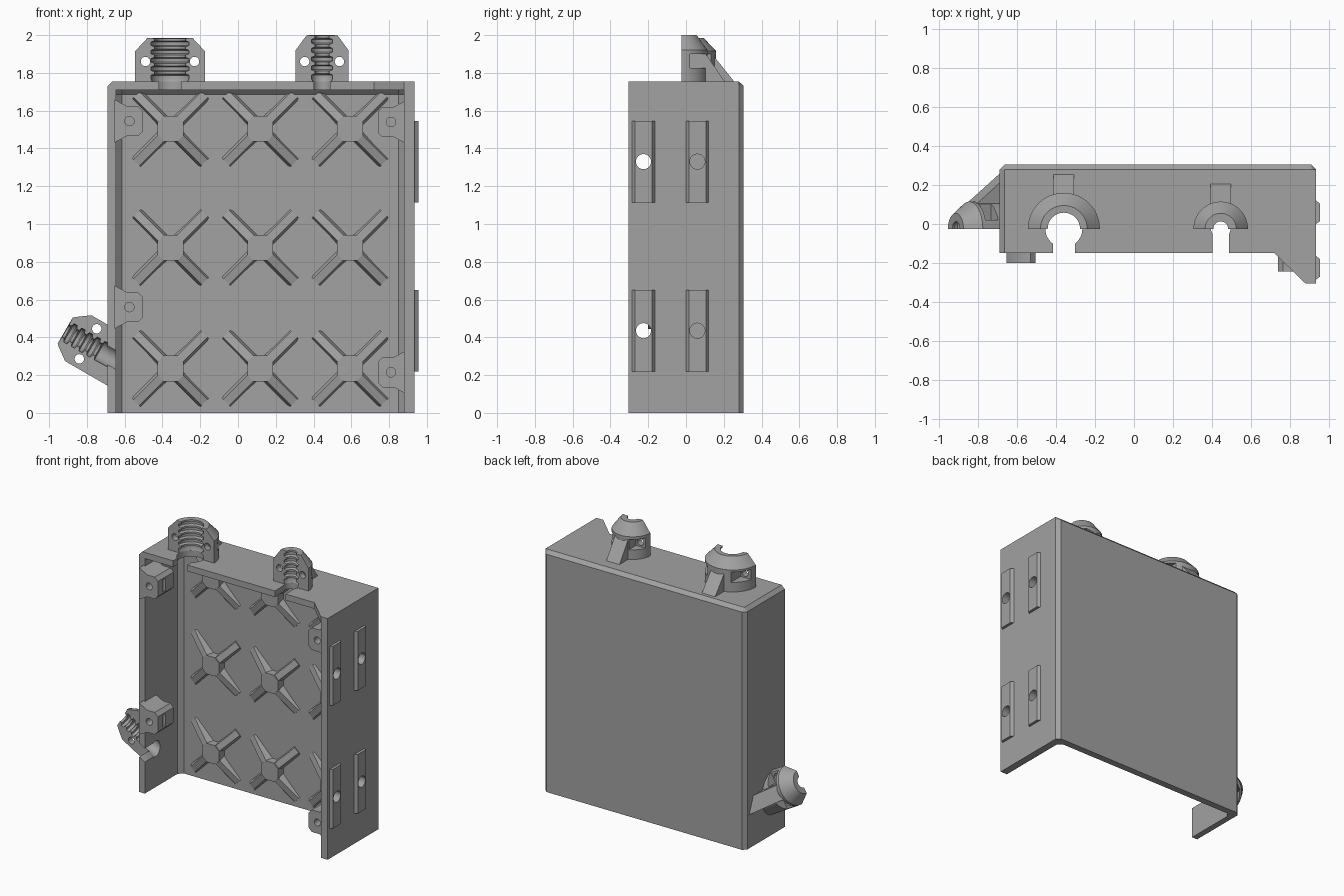
import bpy, bmesh, math
from mathutils import Matrix, Vector

if "Cube" in bpy.data.objects:
    bpy.data.objects.remove(bpy.data.objects["Cube"])

gray = bpy.data.materials.new("plain gray")
gray.use_nodes = True
gray.diffuse_color = (0.36, 0.36, 0.36, 1)
gray.node_tree.nodes["Principled BSDF"].inputs["Base Color"].default_value = gray.diffuse_color


def loft(name, rings, matrix=None):
    """Closed solid through equal-length rings of points."""
    bm = bmesh.new()
    rows = [[bm.verts.new(p) for p in ring] for ring in rings]
    count = len(rows[0])
    for a, b in zip(rows, rows[1:]):
        for i in range(count):
            j = (i + 1) % count
            bm.faces.new((a[i], a[j], b[j], b[i]))
    bm.faces.new(rows[0])
    bm.faces.new(rows[-1])
    bmesh.ops.recalc_face_normals(bm, faces=bm.faces)
    if matrix:
        bm.transform(matrix)
    mesh = bpy.data.meshes.new(name)
    bm.to_mesh(mesh)
    bm.free()
    mesh.materials.append(gray)
    obj = bpy.data.objects.new(name, mesh)
    bpy.context.collection.objects.link(obj)
    return obj


def prism(name, outline, axis, lo, hi, matrix=None):
    """Extrude a 2D outline along x, y or z."""
    def place(p, t):
        return {"x": (t, *p), "y": (p[0], t, p[1]), "z": (*p, t)}[axis]
    return loft(name, [[place(p, t) for p in outline] for t in (lo, hi)], matrix)


def box(name, x, y, z, matrix=None):
    outline = [(x[0], y[0]), (x[1], y[0]), (x[1], y[1]), (x[0], y[1])]
    return prism(name, outline, "z", *z, matrix)


def rod(centre, r, axis, lo, hi, matrix=None, sides=32):
    angles = [2 * math.pi * i / sides for i in range(sides)]
    outline = [(centre[0] + r * math.cos(a), centre[1] + r * math.sin(a)) for a in angles]
    return prism("cutter", outline, axis, lo, hi, matrix)


def cut(obj, cutters):
    """Subtract the cutters, then remove them."""
    for c in cutters:
        c.hide_render = True
        mod = obj.modifiers.new("cut", "BOOLEAN")
        mod.operation, mod.solver, mod.object = "DIFFERENCE", "EXACT", c
    graph = bpy.context.evaluated_depsgraph_get()
    mesh = bpy.data.meshes.new_from_object(obj.evaluated_get(graph))
    obj.modifiers.clear()
    obj.data = mesh
    for c in cutters:
        bpy.data.objects.remove(c)


def smooth(obj):
    bpy.ops.object.select_all(action="DESELECT")
    obj.select_set(True)
    bpy.context.view_layer.objects.active = obj
    bpy.ops.object.shade_smooth_by_angle(angle=math.radians(30))


# Housing: chamfered block, hollowed out and open at front and bottom
front = [(-0.69, -0.15), (0.72, -0.15), (0.88, -0.305), (0.935, -0.305)]
low = front + [(0.935, 0.28), (0.91, 0.305), (-0.665, 0.305), (-0.69, 0.28)]
high = [(-0.665, -0.15)] + front[1:] + [(0.935, 0.279), (0.91, 0.28), (-0.664, 0.28), (-0.665, 0.279)]
housing = loft("housing", [[(*p, z) for p in ring] for ring, z in ((low, 0), (low, 1.73), (high, 1.755))])


def cavity_ring(back, z):
    return [(x, y, z) for x, y in ((-0.645, -1), (0.88, -1), (0.88, back - 0.03),
                                   (0.85, back), (-0.615, back), (-0.645, back - 0.03))]


cutters = [loft("cutter", [cavity_ring(0.255, -0.1), cavity_ring(0.255, 1.685), cavity_ring(0.23, 1.71)])]

# Screw rails on the right panel, with holes through rail and panel
for y in (-0.225, 0.06):
    for z in (0.435, 1.33):
        outline = [(0.93, y - 0.06), (0.935, y - 0.06), (0.955, y - 0.045),
                   (0.955, y + 0.045), (0.935, y + 0.06), (0.93, y + 0.06)]
        rail = prism("panel_rail", outline, "z", z - 0.215, z + 0.215)
        cut(rail, [rod((y, z), 0.04, "x", 0.8, 1.1)])
        cutters.append(rod((y, z), 0.04, "x", 0.8, 1.1))
        smooth(rail)


# Cable clamps: ribbed half sleeves with screw holes, pockets and a rear brace
def clamp(name, r, bore, height, top_r, bevel, hole_x, slot, reach, matrix, base=0.0, trim=False):
    steps = 5
    pitch = (height - 0.01) / steps
    profile = [(r, base), (r, height - bevel), (top_r + 0.01, height - 0.012), (top_r, height)]
    for i in reversed(range(steps)):
        z = 0.01 + i * pitch
        profile += [(bore - 0.012, z + pitch * 0.95), (bore - 0.012, z + pitch * 0.65),
                    (bore + 0.006, z + pitch * 0.5), (bore + 0.006, z + pitch * 0.1)]
    profile.append((bore, base))
    arcs = [math.pi * i / 24 for i in range(25)]
    sleeve = loft(name, [[(p * math.cos(a), p * math.sin(a), z) for p, z in profile] for a in arcs], matrix)
    holes = []
    for side in (-1, 1):
        holes.append(rod((side * hole_x, 0.105), 0.025, "y", -0.1, 0.3, matrix, 20))
        xs = sorted((side * (hole_x - 0.035), side * 0.3))
        holes.append(box("cutter", xs, (0.045, 0.3), (0.07, 0.145), matrix))
    brace_outline = [(bore + 0.015, base), (reach - base * 0.9, base),
                     (top_r + 0.015, height - 0.05), (bore + 0.015, height - 0.05)]
    brace = prism(name + "_brace", brace_outline, "x", -0.053, 0.053, matrix)
    if trim:
        for part, extra in ((sleeve, holes), (brace, [])):
            cut(part, extra + [box("cutter", (-0.675, 0), (-1, 1), (-1, 1))])
    else:
        cut(sleeve, holes)
    smooth(sleeve)
    # Keyhole opening in the housing wall
    depth = (-0.25, 0.01) if trim else (-0.1, 0.1)
    cutters.append(rod((0, 0), bore, "z", *depth, matrix))
    cutters.append(box("cutter", (-slot, slot), (-0.3, 0), depth, matrix))


big = (0.185, 0.095, 0.23, 0.12, 0.07, 0.13, 0.057, 0.28)
small = (0.14, 0.05, 0.245, 0.08, 0.08, 0.092, 0.043, 0.23)
clamp("large_top_clamp", *big, Matrix.Translation((-0.36, -0.025, 1.755)))
clamp("small_top_clamp", *small, Matrix.Translation((0.445, -0.025, 1.755)))
tilt = Matrix.Translation((-0.703, -0.025, 0.313)) @ Matrix.Rotation(math.radians(-60), 4, "Y")
clamp("side_clamp", *small, tilt, base=-0.15, trim=True)

cut(housing, cutters)
smooth(housing)


# Screw tabs on the inner side walls
def tab(name, wall, side, z, y):
    shape = [(-0.01, 0.115), (0.055, 0.08), (0.115, 0.08), (0.14, 0.055),
             (0.14, -0.055), (0.115, -0.08), (0.055, -0.08), (-0.01, -0.115)]
    obj = prism(name, [(wall + side * a, z + b) for a, b in shape], "y", y, y + 0.18)
    xs = sorted((wall + side * 0.04, wall + side * 0.2))
    cut(obj, [rod((wall + side * 0.07, z), 0.025, "y", y - 0.1, y + 0.12, sides=20),
              box("cutter", xs, (y + 0.06, y + 0.085), (z - 0.045, z + 0.045))])
    smooth(obj)


for z in (0.56, 1.545):
    tab("left_wall_tab", -0.645, 1, z, -0.2)
for z in (0.215, 1.54):
    tab("right_wall_tab", 0.88, -1, z, -0.245)

# Cross-shaped tie anchors on the back wall
for x in (-0.357, 0.118, 0.593):
    for z in (0.235, 0.875, 1.505):
        place = Matrix.Translation((x, 0.26, z))
        hub = [(0.068 * sx, 0.035 * sz) if flip else (0.035 * sx, 0.068 * sz)
               for sx, sz, flip in ((1, 1, 1), (1, 1, 0), (-1, 1, 0), (-1, 1, 1),
                                    (-1, -1, 1), (-1, -1, 0), (1, -1, 0), (1, -1, 1))]
        prism("anchor_hub", hub, "y", -0.065, 0, place)
        for k in range(4):
            turn = place @ Matrix.Rotation(math.radians(45 + 90 * k), 4, "Y")
            rings = [[(d, 0, -0.036), (d, 0, 0.036), (d, -h, 0.022), (d, -h, -0.022)]
                     for d, h in ((0.05, 0.064), (0.255, 0.012))]
            loft("anchor_arm", rings, turn)
